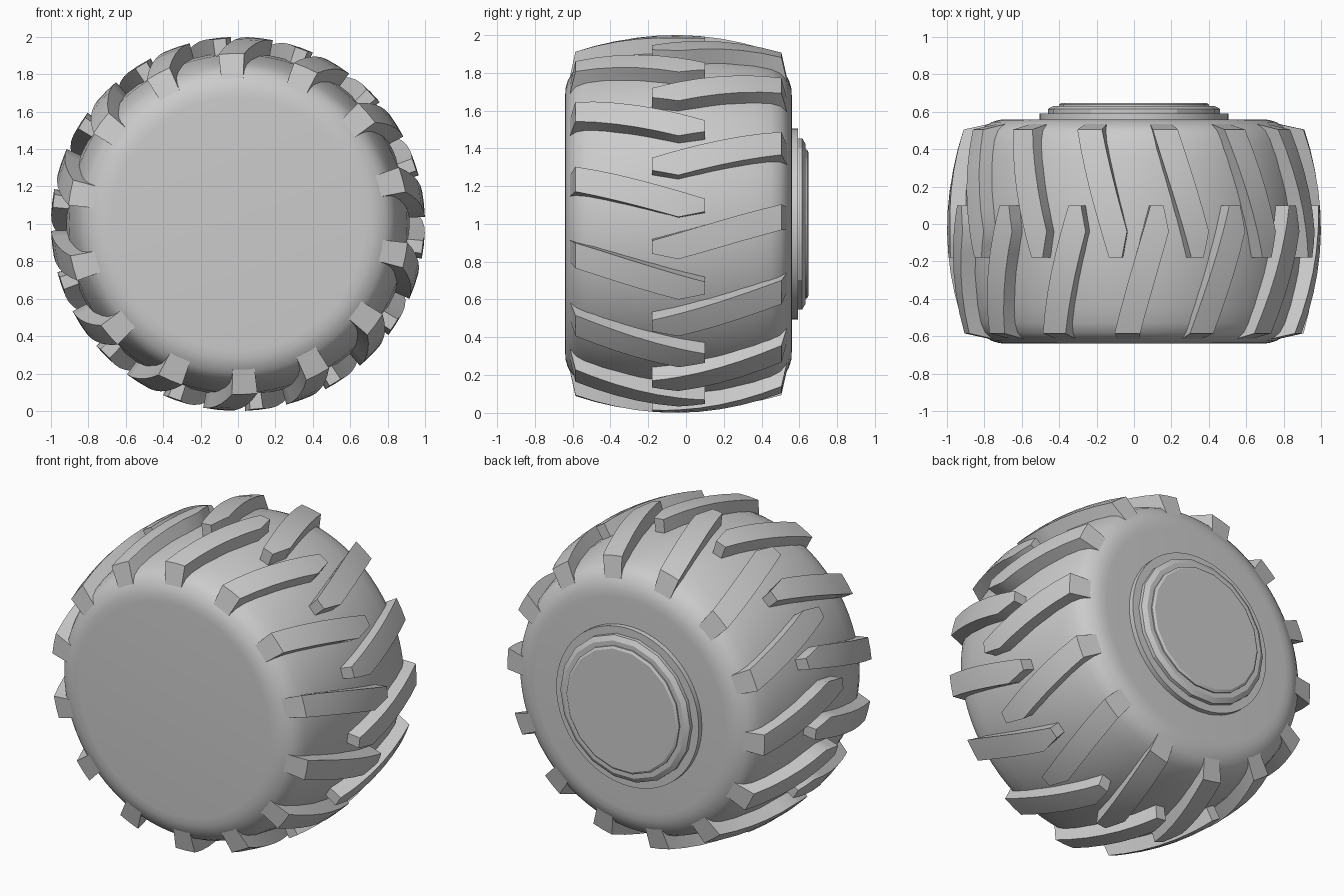
import bpy, bmesh, math

cube = bpy.data.objects.get("Cube")
if cube:
    bpy.data.objects.remove(cube, do_unlink=True)

MID_Y = -0.04      # middle of the tyre width
AXLE_Z = 1.0
LUGS = 14          # lugs on each side
PITCH = math.tau / LUGS

grey = bpy.data.materials.new("plain grey")
grey.use_nodes = True
grey.diffuse_color = (0.6, 0.6, 0.6, 1)
grey.node_tree.nodes["Principled BSDF"].inputs["Base Color"].default_value = (0.6, 0.6, 0.6, 1)


def finish(bm, name, angle):
    bmesh.ops.recalc_face_normals(bm, faces=bm.faces)
    mesh = bpy.data.meshes.new(name)
    bm.to_mesh(mesh)
    bm.free()
    mesh.materials.append(grey)
    obj = bpy.data.objects.new(name, mesh)
    bpy.context.collection.objects.link(obj)
    bpy.ops.object.select_all(action='DESELECT')
    obj.select_set(True)
    bpy.context.view_layer.objects.active = obj
    bpy.ops.object.shade_smooth_by_angle(angle=math.radians(angle))
    return obj


def polar(r, phi, y):
    return (r * math.cos(phi), y, AXLE_Z + r * math.sin(phi))


def turned(name, profile, sides, angle=30):
    """Lathe a (radius, y) profile around the axle and cap both ends."""
    bm = bmesh.new()
    rings = [[bm.verts.new(polar(r, math.tau * i / sides, y)) for i in range(sides)]
             for r, y in profile]
    for a, b in zip(rings, rings[1:]):
        for i in range(sides):
            j = (i + 1) % sides
            bm.faces.new((a[i], a[j], b[j], b[i]))
    bm.faces.new(rings[0])
    bm.faces.new(rings[-1])
    return finish(bm, name, angle)


def mix(a, b, f):
    return a + (b - a) * f


def lug_section(t):
    """Low and high angle of a lug at distance t outward from the middle."""
    low = mix(0.037, 0.065, -t / 0.14) if t < 0 else mix(0.037, 0.19, t / 0.55)
    return low, mix(0.135, 0.34, (t + 0.14) / 0.69)


def lug_row(name, side, offset):
    """Ring of slanted, crowned lugs with a pointed inner end."""
    bm = bmesh.new()
    stations = [-0.14, -0.07, 0, 0.11, 0.22, 0.33, 0.44, 0.545]
    for k in range(LUGS):
        turn = offset + k * PITCH
        loops = []
        for t in stations:
            low, high = lug_section(t)
            top = 1.0 - 0.09 * (t / 0.55) ** 2
            last = t == stations[-1]
            base, base_t = (0.775, 0.575) if last else (0.85 - 0.1 * t * t, t)
            y, base_y = MID_Y + side * t, MID_Y + side * base_t
            mid = (low + high) / 2
            loops.append([bm.verts.new(polar(r, turn + a, v)) for r, a, v in (
                (base, low, base_y), (top, low, y), (top, mid, y),
                (top, high, y), (base, high, base_y))])
        for a, b in zip(loops, loops[1:]):
            for i in range(5):
                j = (i + 1) % 5
                bm.faces.new((a[i], a[j], b[j], b[i]))
        bm.faces.new(loops[0])
        bm.faces.new(loops[-1])
    return finish(bm, name, 25)


# Tyre carcass: half profile mirrored about the middle
half = [(0.675, 0.60), (0.72, 0.597), (0.76, 0.585), (0.795, 0.565), (0.825, 0.54),
        (0.85, 0.49), (0.875, 0.40), (0.905, 0.22)]
carcass = [(r, MID_Y - d) for r, d in half] + [(0.917, MID_Y)]
carcass += [(r, MID_Y + d) for r, d in reversed(half)]
turned("tyre_body", carcass, 72)

# Tread lugs, staggered by half a pitch
lug_row("front_tread_lugs", -1, 0)
lug_row("rear_tread_lugs", 1, -PITCH / 2)

# Stepped hub on the back
turned("hub_flange", [(0.505, 0.54), (0.505, 0.592), (0.47, 0.592)], 64)
turned("hub_ring", [(0.46, 0.55), (0.46, 0.615), (0.43, 0.632), (0.40, 0.632)], 18, 20)
turned("hub_cap", [(0.40, 0.55), (0.40, 0.64), (0.385, 0.648)], 18, 20)
